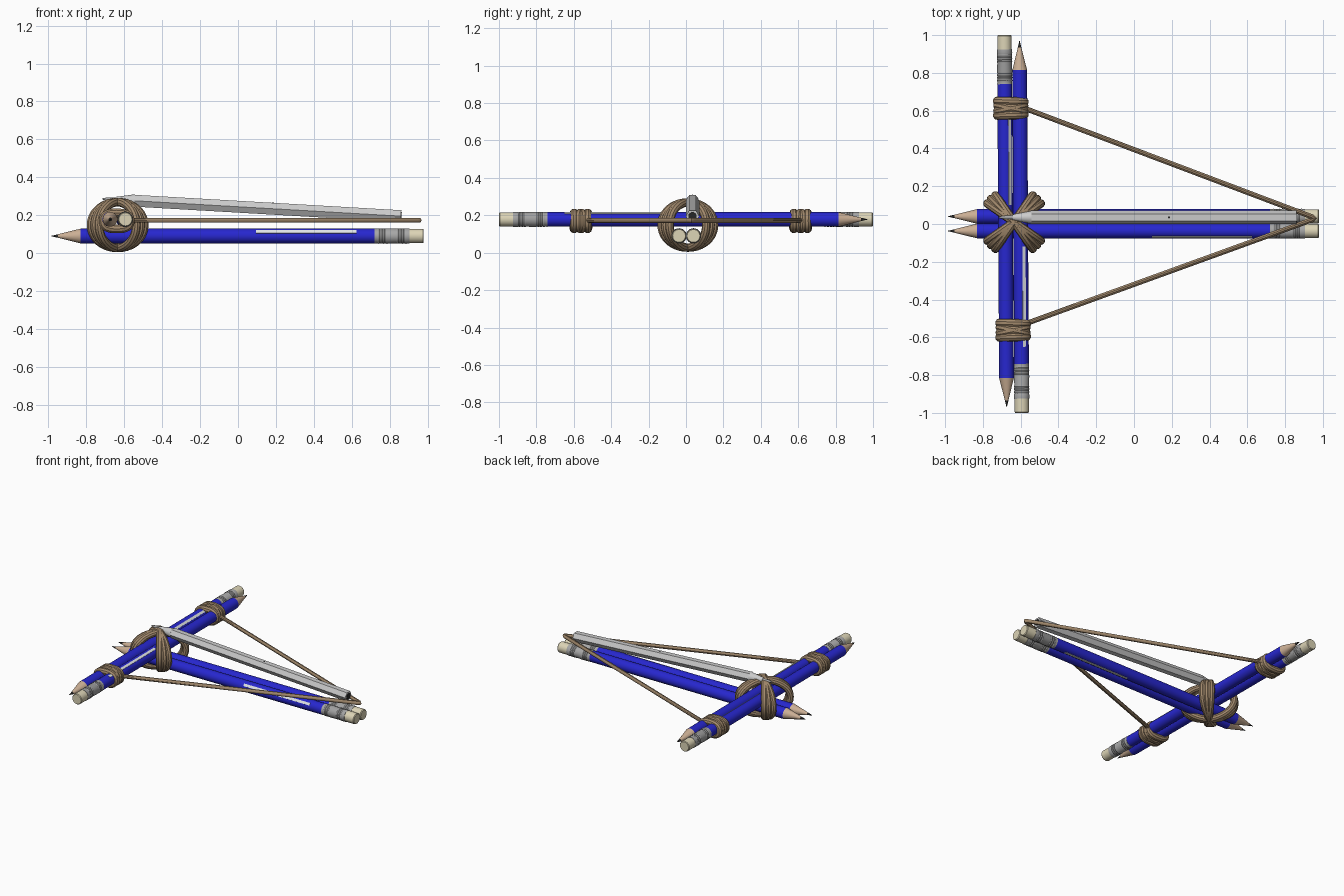
import bpy, bmesh, math
from mathutils import Vector, Matrix

if "Cube" in bpy.data.objects:
    bpy.data.objects.remove(bpy.data.objects["Cube"])


def material(name, rgb):
    m = bpy.data.materials.new(name)
    m.diffuse_color = (*rgb, 1)
    m.use_nodes = True
    m.node_tree.nodes["Principled BSDF"].inputs["Base Color"].default_value = m.diffuse_color
    return m


BLUE = material("blue_paint", (0.02, 0.02, 0.62))
WOOD = material("bare_wood", (0.60, 0.43, 0.30))
BLACK = material("graphite", (0.02, 0.02, 0.02))
METAL = material("ferrule_metal", (0.38, 0.38, 0.38))
CREAM = material("eraser_cream", (0.72, 0.66, 0.47))
RUBBER = material("brown_rubber", (0.36, 0.25, 0.15))
SILVER = material("silver", (0.60, 0.60, 0.60))
PALE = material("pale_stripe", (0.75, 0.78, 0.80))


def finish(ob, mat, smooth=True):
    ob.data.materials.clear()
    ob.data.materials.append(mat)
    if smooth:
        bpy.ops.object.select_all(action='DESELECT')
        ob.select_set(True)
        bpy.context.view_layer.objects.active = ob
        bpy.ops.object.shade_smooth_by_angle(angle=math.radians(35))
    return ob


def lathe(name, profile, mat, matrix, sides=24, turn=0.0, smooth=True):
    """Revolve (distance, radius) pairs about local z and cap the ends."""
    bm = bmesh.new()
    rings = []
    for d, r in profile:
        rings.append([bm.verts.new((r * math.cos(turn + math.tau * i / sides),
                                    r * math.sin(turn + math.tau * i / sides), d))
                      for i in range(sides)])
    for a, b in zip(rings, rings[1:]):
        for i in range(sides):
            j = (i + 1) % sides
            bm.faces.new((a[i], a[j], b[j], b[i]))
    bm.faces.new(rings[0][::-1])
    bm.faces.new(rings[-1])
    me = bpy.data.meshes.new(name)
    bm.to_mesh(me)
    bm.free()
    ob = bpy.data.objects.new(name, me)
    bpy.context.collection.objects.link(ob)
    ob.matrix_world = matrix
    return finish(ob, mat, smooth)


def aim(start, end):
    """Frame at start with z toward end and local y as close to world up as possible."""
    z = (Vector(end) - Vector(start)).normalized()
    x = Vector((0, 0, 1)).cross(z).normalized()
    m = Matrix((x, z.cross(x), z)).transposed().to_4x4()
    m.translation = Vector(start)
    # flip so that local x, y, z stay right handed
    return m


def tube(name, points, radius, cyclic=False):
    cu = bpy.data.curves.new(name, 'CURVE')
    cu.dimensions = '3D'
    cu.bevel_depth = radius
    cu.bevel_resolution = 3
    cu.use_fill_caps = True
    sp = cu.splines.new('POLY')
    sp.points.add(len(points) - 1)
    for p, co in zip(sp.points, points):
        p.co = (*co, 1)
    sp.use_cyclic_u = cyclic
    tmp = bpy.data.objects.new(name + "_path", cu)
    bpy.context.collection.objects.link(tmp)
    bpy.context.view_layer.update()
    me = bpy.data.meshes.new_from_object(tmp.evaluated_get(bpy.context.evaluated_depsgraph_get()))
    bpy.data.objects.remove(tmp)
    ob = bpy.data.objects.new(name, me)
    bpy.context.collection.objects.link(ob)
    return finish(ob, RUBBER)


def loop(name, centre, u, a, b, power, radius, n=40):
    """Closed rubber loop in the plane spanned by u and world up."""
    pts = []
    for i in range(n):
        t = math.tau * i / n
        c, s = math.cos(t), math.sin(t)
        p = Vector(centre) + Vector(u) * a * math.copysign(abs(c) ** (2 / power), c)
        p.z += b * math.copysign(abs(s) ** (2 / power), s)
        pts.append(p)
    return tube(name, pts, radius, True)


def pencil(name, tip, end, stripe, angle):
    m = aim(tip, end)
    length = (Vector(end) - Vector(tip)).length
    R, f0, f1 = 0.039, length - 0.26, length - 0.075
    lathe(name + "_lead", [(0, 0.001), (0.035, 0.0093)], BLACK, m)
    lathe(name + "_wood", [(0.035, 0.0093), (0.155, R)], WOOD, m)
    lathe(name + "_body", [(0.155, R), (f0, R)], BLUE, m)
    # ferrule with rows of crimped ribs
    prof = [(f0, 0.040)]
    for start in (0.012, 0.112):
        for k in range(4):
            d = f0 + start + k * 0.015
            prof += [(d, 0.0385), (d + 0.0075, 0.041)]
    lathe(name + "_ferrule", prof + [(f1, 0.040)], METAL, m)
    lathe(name + "_eraser", [(f1, 0.038), (length - 0.005, 0.038), (length, 0.034)], CREAM, m)
    # pale stripe lying on the barrel
    bm = bmesh.new()
    bmesh.ops.create_cube(bm, size=1)
    me = bpy.data.meshes.new(name + "_stripe")
    bm.to_mesh(me)
    bm.free()
    ob = bpy.data.objects.new(name + "_stripe", me)
    bpy.context.collection.objects.link(ob)
    s0, s1 = stripe
    ob.matrix_world = (m @ Matrix.Rotation(angle, 4, 'Z')
                       @ Matrix.Translation((0.0385, 0, (s0 + s1) / 2))
                       @ Matrix.Diagonal((0.004, 0.018, s1 - s0, 1)))
    finish(ob, PALE, False)


# stock: two pencils side by side (local x is world +y, local y is up)
pencil("stock_pencil_back", (-0.985, 0.04, 0.09), (0.98, 0.04, 0.09), (1.08, 1.61), math.radians(-90))
pencil("stock_pencil_front", (-0.985, -0.037, 0.09), (0.98, -0.037, 0.09), (1.08, 1.61), math.radians(145))
# bow: two pencils pointing opposite ways
pencil("bow_pencil_left", (-0.674, -0.97, 0.178), (-0.686, 1.0, 0.178), (1.07, 1.53), math.radians(130))
pencil("bow_pencil_right", (-0.606, 0.97, 0.178), (-0.594, -1.0, 0.178), (1.09, 1.62), math.radians(65))

# hexagonal pen lying on top as the bolt
tip, tail = Vector((-0.715, 0.035, 0.286)), Vector((0.86, 0.035, 0.195))
pm = aim(tip, tail)
L = (tail - tip).length
lathe("pen_barrel", [(0.17, 0.036), (L, 0.036)], SILVER, pm, 6, 0, False)
lathe("pen_cone", [(0.07, 0.015), (0.17, 0.034)], SILVER, pm)
lathe("pen_point", [(0, 0.004), (0.02, 0.008), (0.07, 0.012)], METAL, pm)
lathe("pen_end_plug", [(L - 0.01, 0.022), (L + 0.003, 0.022)], BLACK, pm)
lathe("pen_vent_hole", [(0.0305, 0.006), (0.0318, 0.006)], BLACK,
      pm @ Matrix.Translation((0, 0, 0.90)) @ Matrix.Rotation(-math.pi / 2, 4, 'X'), 12)

# crossed bands lashing bow to stock, three fanned strands each way
for side in (-1, 1):
    for k in (-1, 0, 1):
        ang = side * math.radians(45) + k * math.radians(10)
        loop(f"cross_band_{side}_{k}", (-0.635, 0.01, 0.148),
             (math.cos(ang), math.sin(ang), 0), 0.172, 0.121, 2, 0.023)

# bands around each end of the bow
for label, x, y in (("back", -0.652, 0.613), ("front", -0.640, -0.562)):
    for k, (off, tilt) in enumerate(((-0.036, 0.03), (0.0, 0.2), (0.0, -0.2), (0.036, -0.03))):
        loop(f"{label}_limb_band_{k}", (x, y + off, 0.170),
             (math.cos(tilt), math.sin(tilt), 0), 0.071, 0.042, 2.6, 0.024)

# bowstring drawn back to the end of the stock
tube("bowstring", [(-0.58, 0.613, 0.173), (0.945, 0.037, 0.173),
                   (0.955, 0.03, 0.173), (0.945, 0.023, 0.173), (-0.58, -0.53, 0.173)], 0.0135)
